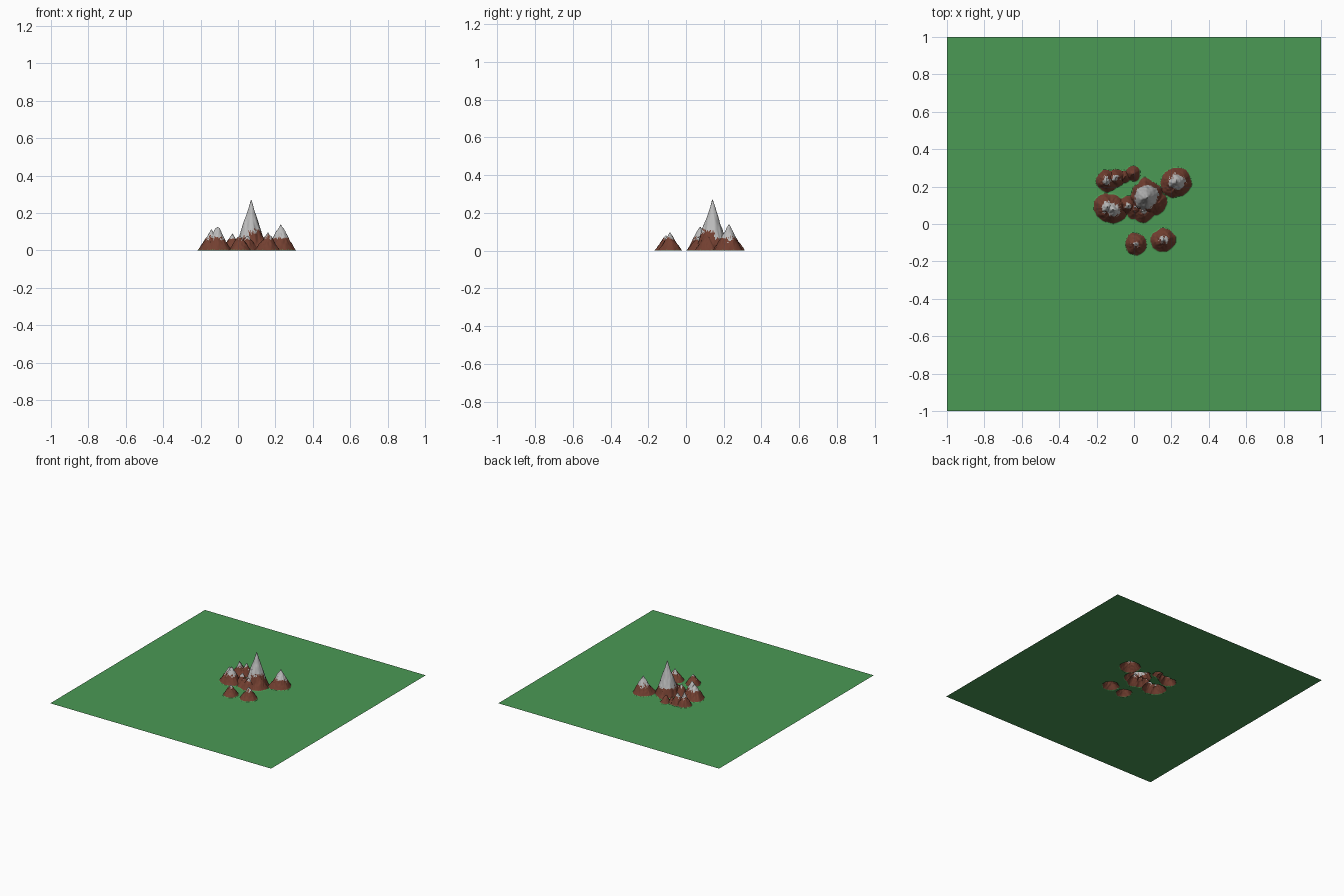
import bpy, bmesh, math
from mathutils import Vector, noise

if "Cube" in bpy.data.objects:
    bpy.data.objects.remove(bpy.data.objects["Cube"])

# Peaks: x, y, base radius, height, profile power
PEAKS = [
    (0.07, 0.14, 0.092, 0.285, 1.1),     # main summit
    (0.11, 0.115, 0.070, 0.115, 1.0),    # shoulders of the main massif
    (0.05, 0.07, 0.065, 0.085, 1.0),
    (0.06, 0.205, 0.045, 0.07, 1.0),
    (0.005, 0.085, 0.06, 0.075, 1.0),
    (-0.03, 0.10, 0.055, 0.10, 1.1),
    (-0.11, 0.075, 0.075, 0.135, 1.0),   # left mountain
    (-0.14, 0.09, 0.078, 0.12, 1.0),
    (-0.145, 0.23, 0.060, 0.115, 1.0),   # back left ridge
    (-0.095, 0.245, 0.050, 0.10, 1.0),
    (-0.05, 0.25, 0.035, 0.06, 1.0),
    (-0.005, 0.27, 0.042, 0.07, 1.0),
    (0.23, 0.225, 0.080, 0.145, 1.0),    # back right mountain
    (0.215, 0.215, 0.075, 0.10, 0.9),
    (0.01, -0.107, 0.060, 0.088, 0.9),   # front pair
    (0.16, -0.085, 0.064, 0.10, 0.9),
    (0.145, -0.09, 0.060, 0.075, 0.9),
]


def height(x, y):
    # Warp the outline slightly, then take the highest peak
    p = Vector((x, y, 0))
    wx = x + 0.007 * noise.noise(p * 28)
    wy = y + 0.007 * noise.noise(p * 28 + Vector((9, 4, 2)))
    z = 0.0
    for px, py, r, h, k in PEAKS:
        d = math.hypot(wx - px, wy - py) / r
        if d < 1:
            z = max(z, h * (1 - d) ** k)
    # Soften the foot and roughen the rock
    z = z * z / (z + 0.004) if z > 0 else 0.0
    return max(0.0, z + min(z, 0.05) * 0.16 * noise.noise(p * 75))


def material(name, rgb):
    m = bpy.data.materials.new(name)
    m.diffuse_color = (*rgb, 1)
    m.use_nodes = True
    m.node_tree.nodes["Principled BSDF"].inputs["Base Color"].default_value = m.diffuse_color
    return m


def make_object(name, bm, mats):
    mesh = bpy.data.meshes.new(name)
    bm.to_mesh(mesh)
    bm.free()
    ob = bpy.data.objects.new(name, mesh)
    bpy.context.collection.objects.link(ob)
    for m in mats:
        mesh.materials.append(m)
    return ob


grass = material("grass", (0.07, 0.32, 0.09))
rock = material("rock", (0.17, 0.05, 0.03))
snow = material("snow", (0.5, 0.5, 0.5))

# Raised mountain area: a fine grid pushed up by the height function
CX, CY, HALF = 0.05, 0.07, 0.28
bm = bmesh.new()
bmesh.ops.create_grid(bm, x_segments=170, y_segments=170, size=HALF)
for v in bm.verts:
    v.co.x += CX
    v.co.y += CY
    v.co.z = height(v.co.x, v.co.y)
for f in bm.faces:
    c = f.calc_center_median()
    line = 0.066 + 0.022 * noise.noise(c * 60) + 0.018 * noise.noise(c * 170)
    # The south-east flank of the main massif stays bare higher up
    if math.hypot(c.x - 0.10, c.y - 0.11) < 0.05:
        line += 0.035
    f.material_index = 0 if c.z < 0.003 else (2 if c.z > line else 1)
mountains = make_object("mountains", bm, [grass, rock, snow])

# Flat meadow around the mountain area
bm = bmesh.new()
corners = [(-1, -1), (1, -1), (1, 1), (-1, 1)]
outer = [bm.verts.new((a, b, 0)) for a, b in corners]
inner = [bm.verts.new((CX + a * HALF, CY + b * HALF, 0)) for a, b in corners]
for i in range(4):
    j = (i + 1) % 4
    bm.faces.new((outer[i], outer[j], inner[j], inner[i]))
make_object("meadow", bm, [grass])

bpy.ops.object.select_all(action='DESELECT')
mountains.select_set(True)
bpy.context.view_layer.objects.active = mountains
bpy.ops.object.shade_smooth_by_angle(angle=math.radians(35))
